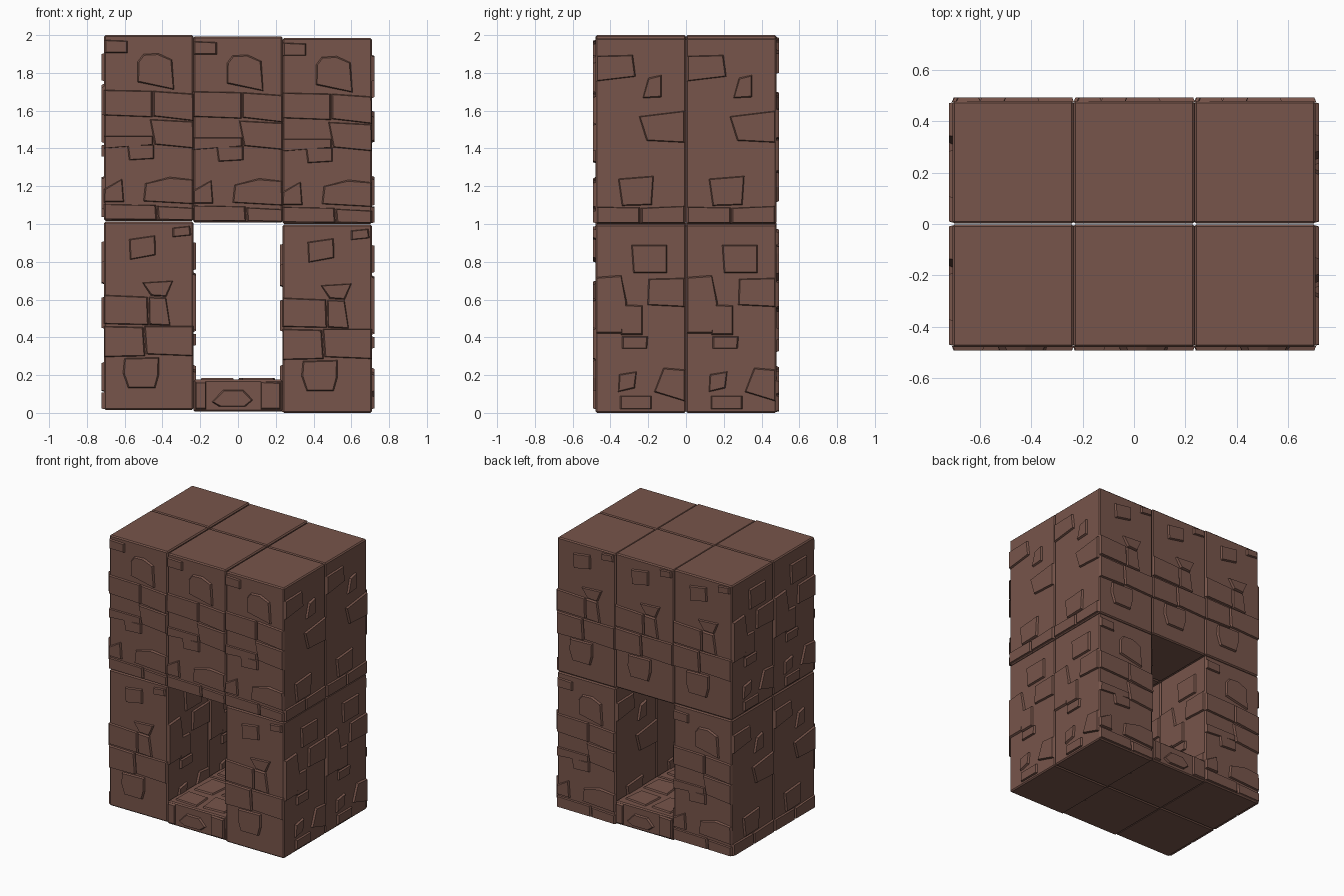
import bpy, bmesh, math
from mathutils import Vector, Matrix

brown = bpy.data.materials.new("brown stone")
brown.diffuse_color = (0.185, 0.090, 0.069, 1)

# Raised stones per block side: outline points (u from block centre, height in block)
ARCH = [
    [(-.06, .735), (-.06, .845), (-.03, .885), (.05, .89), (.125, .855), (.135, .695)],
    [(-.235, .89), (-.235, .96), (-.11, .955), (-.11, .89)],
    [(.022, .555), (.022, .69), (.238, .675), (.238, .53)],
    [(-.238, .56), (-.238, .695), (.02, .69), (.02, .55)],
    [(.03, .405), (.005, .54), (.238, .528), (.238, .385)],
    [(-.115, .405), (.03, .405), (.03, .33), (-.105, .322)],
    [(-.238, .385), (-.238, .45), (.025, .45), (.025, .405)],
    [(-.03, .105), (-.02, .2), (.11, .235), (.236, .22), (.238, .09)],
    [(-.238, .1), (-.238, .17), (-.14, .225), (-.13, .1)],
    [(-.238, .01), (-.238, .09), (.04, .085), (.045, .008)],
    [(.048, .008), (.043, .08), (.238, .07), (.238, .005)],
]
HANGING = [
    [(-.105, .905), (.035, .925), (.038, .82), (-.1, .795)],
    [(.125, .915), (.125, .965), (.22, .975), (.225, .925)],
    [(-.035, .675), (.13, .685), (.095, .6), (.01, .605)],
    [(-.238, .455), (-.238, .61), (-.005, .6), (.0, .45)],
    [(.003, .45), (.0, .6), (.092, .598), (.115, .445)],
    [(-.015, .295), (-.025, .445), (.236, .445), (.236, .285)],
    [(-.238, .28), (-.238, .445), (-.028, .44), (-.018, .285)],
    [(-.138, .195), (-.13, .275), (.055, .28), (.055, .185), (.035, .115), (-.11, .115)],
]
SPARSE = [
    [(-.235, .89), (-.04, .895), (-.025, .78), (-.235, .755)],
    [(.01, .665), (.11, .67), (.11, .79), (.04, .775)],
    [(-.01, .57), (.235, .6), (.235, .43), (.03, .44)],
    [(-.12, .24), (.07, .255), (.06, .1), (-.1, .095)],
    [(-.235, .005), (-.235, .09), (-.002, .088), (-.002, .005)],
    [(.0, .005), (.0, .085), (.235, .095), (.235, .005)],
]
SQUARES = [
    [(-.05, .89), (.14, .89), (.14, .74), (-.04, .74)],
    [(.04, .71), (.235, .715), (.235, .56), (.035, .57)],
    [(-.235, .42), (-.235, .72), (-.102, .73), (-.07, .58), (-.1, .42)],
    [(-.1, .575), (.01, .57), (.01, .412), (-.105, .412)],
    [(-.1, .405), (.04, .405), (.035, .34), (-.1, .34)],
    [(-.115, .205), (-.02, .22), (-.03, .13), (-.12, .11)],
    [(.12, .24), (.235, .23), (.235, .06), (.07, .11)],
    [(-.11, .09), (.06, .09), (.06, .02), (-.11, .02)],
]
SILL = [
    [(-.225, .01), (-.225, .16), (-.17, .16), (-.17, .01)],
    [(-.14, .05), (-.08, .115), (.03, .115), (.08, .06), (.04, .025), (-.1, .025)],
    [(.12, .01), (.12, .16), (.225, .155), (.225, .01)],
]
FLOOR = [
    [(-.2, -.2), (-.2, -.05), (-.03, -.06), (-.02, -.21)],
    [(.02, -.2), (.0, -.02), (.2, -.03), (.19, -.19)],
    [(-.19, 0), (-.18, .2), (-.02, .19), (-.04, .0)],
    [(.01, .03), (.02, .2), (.2, .18), (.18, .02)],
]
SIDE = {"front": 0, "right": 1, "back": 2, "left": 3}


def raise_stone(bm, outline, mat, depth=.014):
    """Low tapered slab on the local XY plane, moved into place by mat."""
    pts = [Vector((a, b, 0)) for a, b in outline]
    c = sum(pts, Vector()) / len(pts)
    top = [p + (c - p).normalized() * .009 + Vector((0, 0, depth)) for p in pts]
    lo = [bm.verts.new(mat @ (p - Vector((0, 0, .003)))) for p in pts]
    hi = [bm.verts.new(mat @ p) for p in top]
    bm.faces.new(hi)
    n = len(pts)
    for i in range(n):
        bm.faces.new((lo[i], lo[(i + 1) % n], hi[(i + 1) % n], hi[i]))


def block(name, loc, size, sides, floor=None):
    """Bevelled block with its base at loc and stones on the listed sides."""
    w, d, h = size
    bm = bmesh.new()
    bmesh.ops.create_cube(bm, size=1, matrix=Matrix.Translation((0, 0, h / 2))
                          @ Matrix.Diagonal((w, d, h, 1)))
    bmesh.ops.bevel(bm, geom=bm.edges[:], offset=.008, segments=1, affect='EDGES')
    for side, stones in sides.items():
        k = SIDE[side]
        out = (d if k % 2 == 0 else w) / 2
        # stand the plane upright facing the front, then turn it to its side
        mat = (Matrix.Rotation(k * math.pi / 2, 4, 'Z') @ Matrix.Translation((0, -out, 0))
               @ Matrix.Rotation(math.pi / 2, 4, 'X'))
        for s in stones:
            raise_stone(bm, s, mat)
    for s in floor or []:
        raise_stone(bm, s, Matrix.Translation((0, 0, h)), .01)
    bmesh.ops.recalc_face_normals(bm, faces=bm.faces[:])
    me = bpy.data.meshes.new(name)
    bm.to_mesh(me)
    bm.free()
    me.materials.append(brown)
    ob = bpy.data.objects.new(name, me)
    ob.location = loc
    bpy.context.collection.objects.link(ob)


columns = {"left": (-.4725, .015), "middle": (0, .0075), "right": (.4725, 0)}
for row, y in (("front", -.24), ("back", .24)):
    for col, (x, z) in columns.items():
        # upper blocks
        sides = {row: ARCH if row == "front" else HANGING}
        if col == "right":
            sides["right"] = SPARSE
        if col == "left":
            sides["left"] = SQUARES
        block(f"upper_block_{col}_{row}", (x, y, z + 1), (.472, .478, .985), sides)
        # lower blocks are turned half round; the middle one is only a sill
        face = HANGING if row == "front" else ARCH
        if col == "middle":
            block(f"doorway_sill_{row}", (0, y, z), (.472, .478, .168), {row: SILL}, FLOOR)
        else:
            block(f"lower_block_{col}_{row}", (x, y, z), (.472, .478, .998),
                  {row: face, "right": SQUARES, "left": SPARSE})
